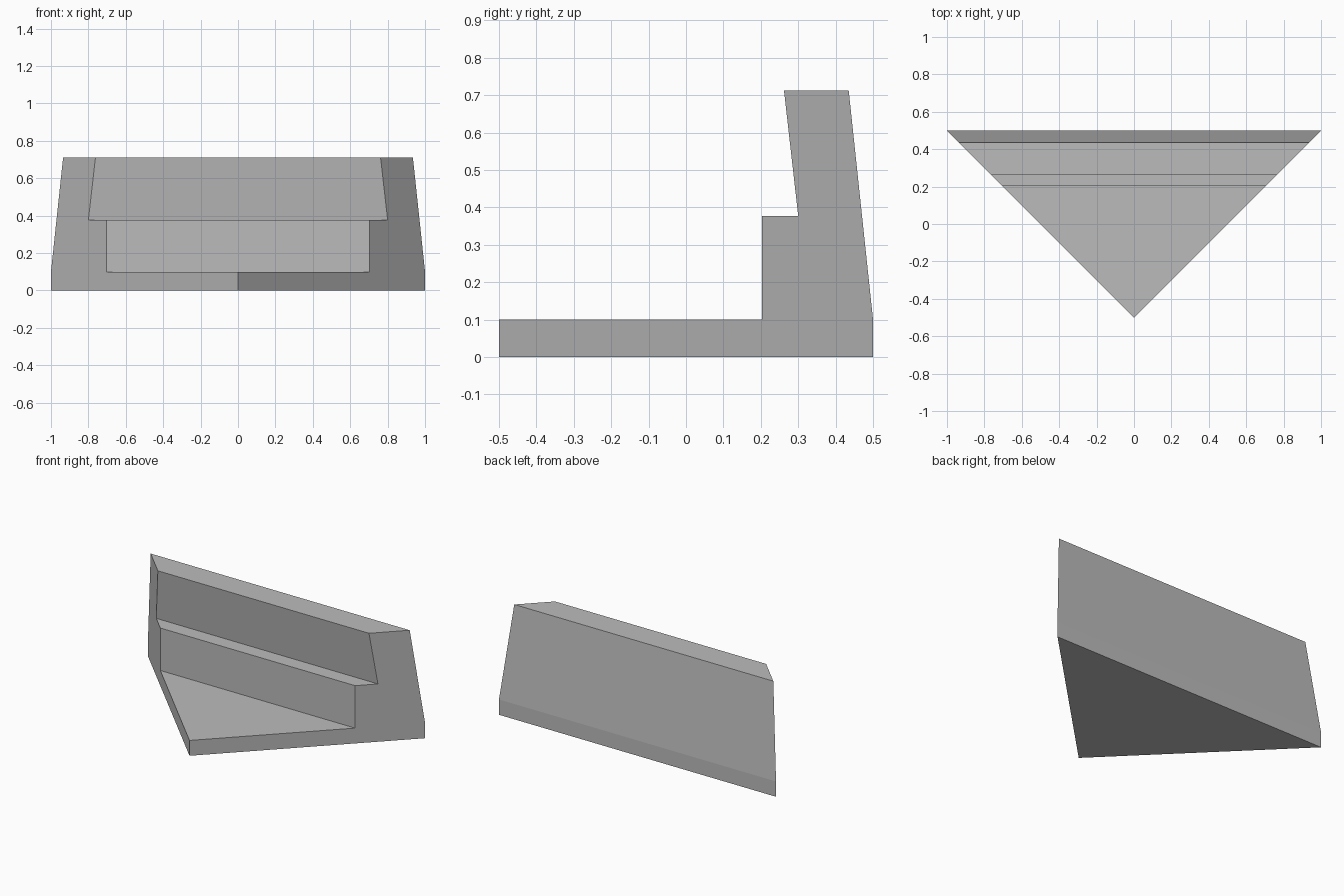
import bpy
import bmesh

cube = bpy.data.objects.get("Cube")
if cube:
    bpy.data.objects.remove(cube, do_unlink=True)

grey = bpy.data.materials.new("plain grey")
grey.use_nodes = True
colour = (0.5, 0.5, 0.5, 1)
grey.diffuse_color = colour
grey.node_tree.nodes["Principled BSDF"].inputs["Base Color"].default_value = colour

# Side profile (y, z) from the pointed front, round the back and over the steps
TIP = -0.5
profile = [(TIP, 0), (0.5, 0), (0.5, 0.1), (0.435, 0.712), (0.262, 0.712),
           (0.3, 0.377), (0.203, 0.377), (0.203, 0.1), (TIP, 0.1)]

# Each side is the profile sheared along a 45 degree plan; both meet at the tip
bm = bmesh.new()
left = [bm.verts.new((y - TIP, y, z)) for y, z in profile]
right = [v if v.co.x == 0 else bm.verts.new((-v.co.x, v.co.y, v.co.z)) for v in left]
bm.faces.new(left)
bm.faces.new(right[::-1])

# Floor, back, top and step faces join the two sides
for i in range(len(profile)):
    j = (i + 1) % len(profile)
    corners = list(dict.fromkeys((left[i], right[i], right[j], left[j])))
    if len(corners) > 2:
        bm.faces.new(corners)
bmesh.ops.recalc_face_normals(bm, faces=bm.faces[:])

mesh = bpy.data.meshes.new("stepped_corner_wedge")
bm.to_mesh(mesh)
bm.free()
mesh.materials.append(grey)
wedge = bpy.data.objects.new("stepped_corner_wedge", mesh)
bpy.context.collection.objects.link(wedge)
